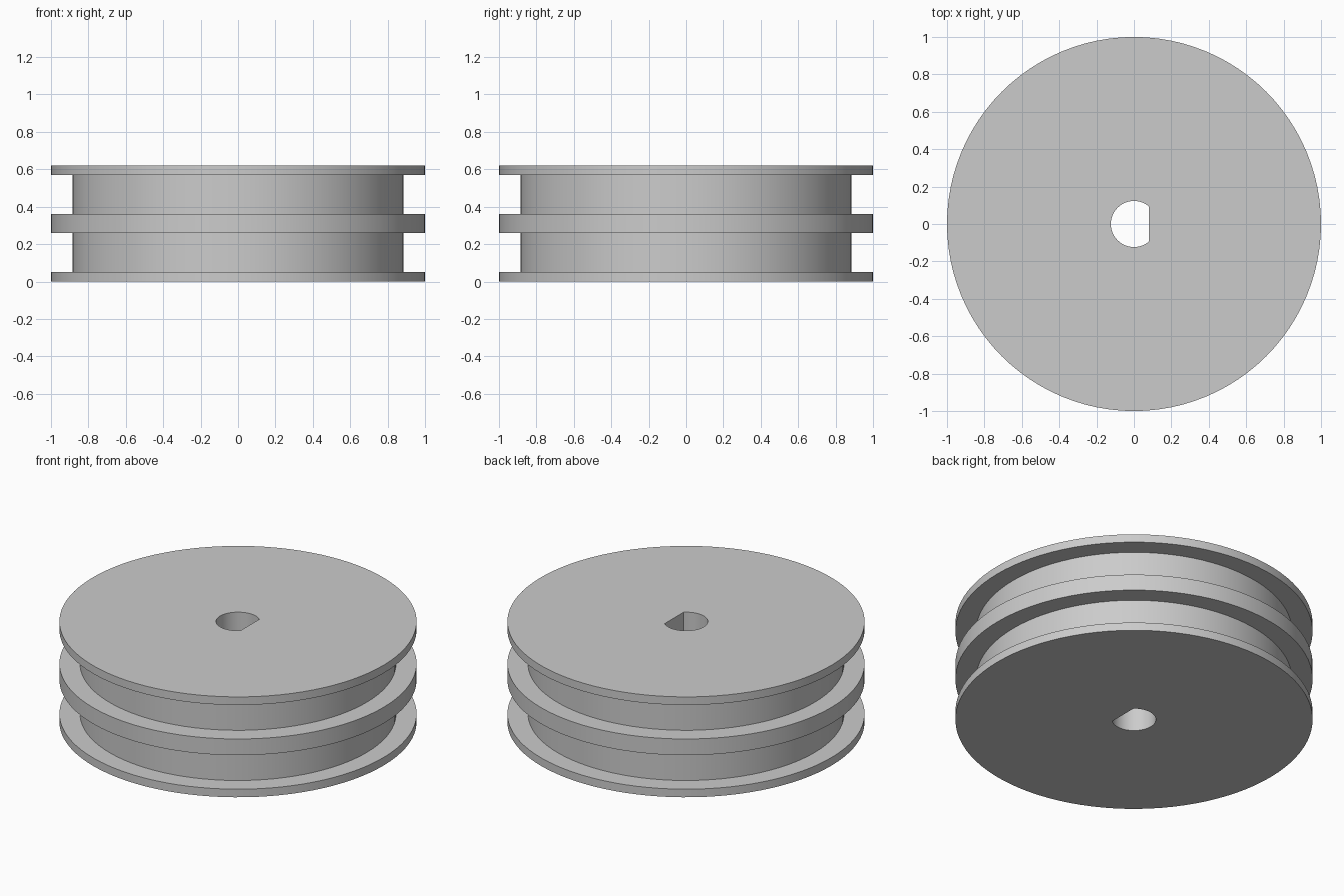
import bpy, bmesh
from math import cos, sin, tau, radians

cube = bpy.data.objects.get("Cube")
if cube:
    bpy.data.objects.remove(cube, do_unlink=True)

SEGMENTS = 96
FLANGE_R, HUB_R, BORE_R = 1.0, 0.885, 0.123
FLAT_X = BORE_R * cos(13 * tau / SEGMENTS)   # flat side of the D-shaped bore
HEIGHT, RIM = 0.62, 0.05
MID_LOW, MID_HIGH = 0.26, 0.36

grey = bpy.data.materials.new("plain grey")
grey.use_nodes = True
colour = (0.6, 0.6, 0.6, 1)
grey.diffuse_color = colour
grey.node_tree.nodes["Principled BSDF"].inputs["Base Color"].default_value = colour


def circle(radius, z):
    """Points of a round ring."""
    angles = [tau * i / SEGMENTS for i in range(SEGMENTS)]
    return [(radius * cos(a), radius * sin(a), z) for a in angles]


def d_ring(z):
    """Points of the bore ring, cut straight on the +x side."""
    points = []
    for x, y, _ in circle(1, z):
        r = min(BORE_R, FLAT_X / x) if x > 0 else BORE_R
        points.append((r * x, r * y, z))
    return points


# Double-groove outline, from the bottom of the bore round to its top
outline = [
    (FLANGE_R, 0), (FLANGE_R, RIM),
    (HUB_R, RIM), (HUB_R, MID_LOW),
    (FLANGE_R, MID_LOW), (FLANGE_R, MID_HIGH),
    (HUB_R, MID_HIGH), (HUB_R, HEIGHT - RIM),
    (FLANGE_R, HEIGHT - RIM), (FLANGE_R, HEIGHT),
]
rings = [d_ring(0)] + [circle(r, z) for r, z in outline] + [d_ring(HEIGHT)]

# Join neighbouring rings, closing the last to the first through the bore
bm = bmesh.new()
loops = [[bm.verts.new(p) for p in ring] for ring in rings]
for low, high in zip(loops, loops[1:] + loops[:1]):
    for i in range(SEGMENTS):
        j = (i + 1) % SEGMENTS
        bm.faces.new((low[i], low[j], high[j], high[i]))
bmesh.ops.recalc_face_normals(bm, faces=bm.faces)

mesh = bpy.data.meshes.new("double_groove_wheel")
bm.to_mesh(mesh)
bm.free()
mesh.materials.append(grey)
wheel = bpy.data.objects.new("double_groove_wheel", mesh)
bpy.context.collection.objects.link(wheel)

# Smooth round walls with crisp rims
bpy.ops.object.select_all(action='DESELECT')
wheel.select_set(True)
bpy.context.view_layer.objects.active = wheel
bpy.ops.object.shade_smooth_by_angle(angle=radians(30))
